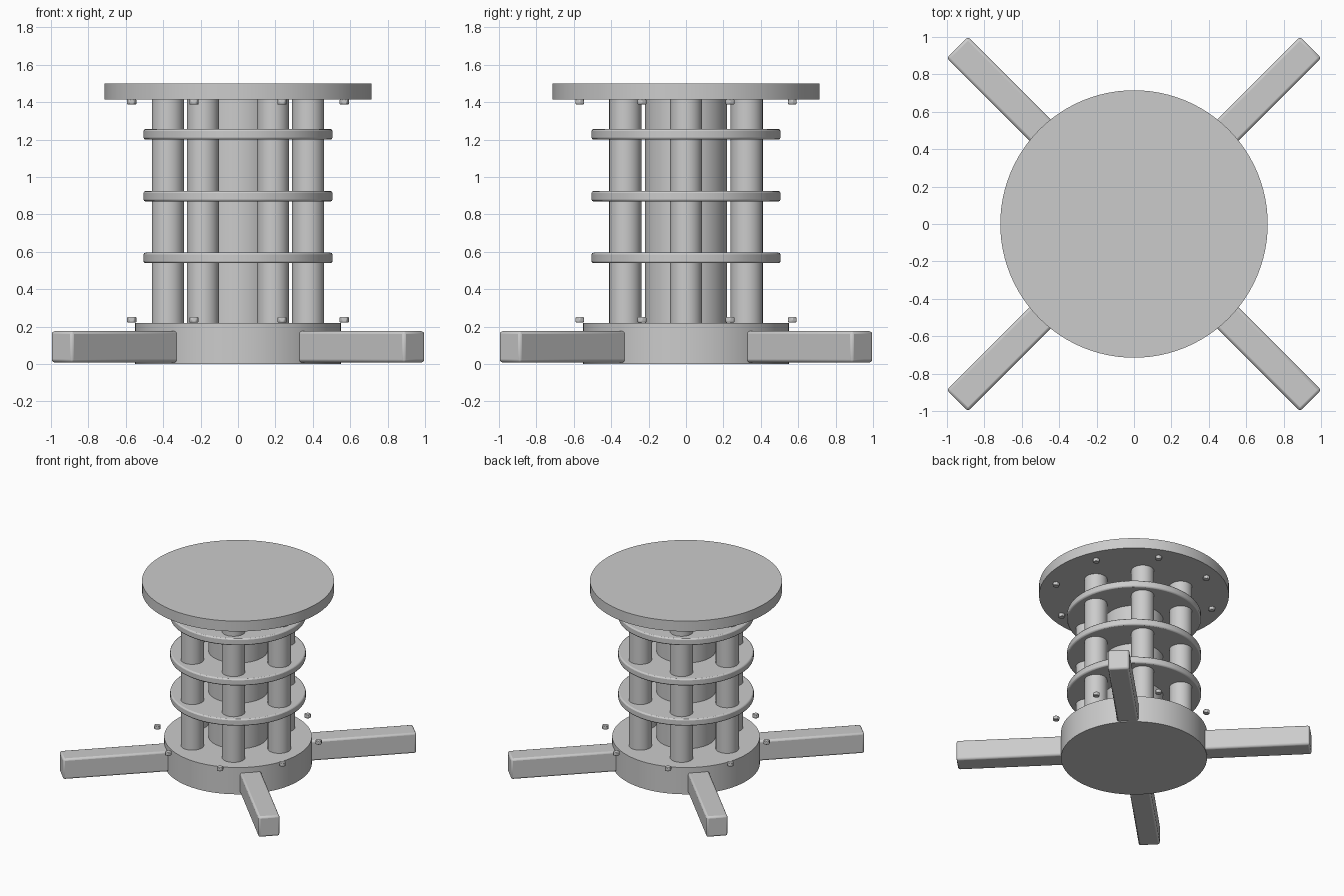
import bpy
import math

if "Cube" in bpy.data.objects:
    bpy.data.objects.remove(bpy.data.objects["Cube"])

grey = bpy.data.materials.new("plain grey")
grey.diffuse_color = (0.6, 0.6, 0.6, 1.0)
grey.use_nodes = True
grey.node_tree.nodes["Principled BSDF"].inputs["Base Color"].default_value = grey.diffuse_color


def finish(obj, name, bevel=0.0, segments=2):
    """Name, colour, bevel and shade a part."""
    obj.name = name
    obj.data.materials.append(grey)
    if bevel:
        mod = obj.modifiers.new("soft edge", 'BEVEL')
        mod.width = bevel
        mod.segments = segments
        mod.limit_method = 'ANGLE'
        mod.angle_limit = math.radians(40)
    bpy.ops.object.shade_smooth_by_angle(angle=math.radians(30))
    return obj


def disc(name, radius, z0, z1, x=0.0, y=0.0, sides=96, bevel=0.0, segments=2):
    bpy.ops.mesh.primitive_cylinder_add(
        vertices=sides, radius=radius, depth=z1 - z0,
        location=(x, y, (z0 + z1) / 2), rotation=(0, 0, math.pi / 2))
    bpy.ops.object.transform_apply(location=False, rotation=True, scale=True)
    return finish(bpy.context.object, name, bevel, segments)


def polar(radius, degrees):
    a = math.radians(degrees)
    return radius * math.cos(a), radius * math.sin(a)


# Base drum, central column and table top
disc("base", 0.55, 0.0, 0.22)
disc("central_column", 0.22, 0.22, 1.415, sides=64)
disc("top_plate", 0.715, 1.415, 1.5)

# Three shelf discs around the columns
for i, z in enumerate((0.567, 0.897, 1.228)):
    disc(f"shelf_disc_{i + 1}", 0.505, z - 0.028, z + 0.028, bevel=0.01)

# Six pillars
for i in range(6):
    x, y = polar(0.375, 60 * i)
    disc(f"pillar_{i + 1}", 0.086, 0.22, 1.415, x, y, sides=48)

# Four diagonal feet
INNER, OUTER = 0.45, 1.336
for i in range(4):
    x, y = polar((INNER + OUTER) / 2, 45 + 90 * i)
    bpy.ops.mesh.primitive_cube_add(
        size=1, location=(x, y, 0.092),
        rotation=(0, 0, math.radians(45 + 90 * i)))
    foot = bpy.context.object
    foot.scale = (OUTER - INNER, 0.16, 0.168)
    bpy.ops.object.transform_apply(location=False, rotation=True, scale=True)
    finish(foot, f"foot_{i + 1}", bevel=0.015)

# Hexagonal bolts: one circle under the top plate, one level with the base top
for i in range(8):
    x, y = polar(0.615, 22.5 + 45 * i)
    for level, z0, z1 in (("upper", 1.387, 1.416), ("lower", 0.222, 0.251)):
        bolt = disc(f"{level}_bolt_{i + 1}", 0.0265, z0, z1, x, y,
                    sides=6, bevel=0.004, segments=1)
